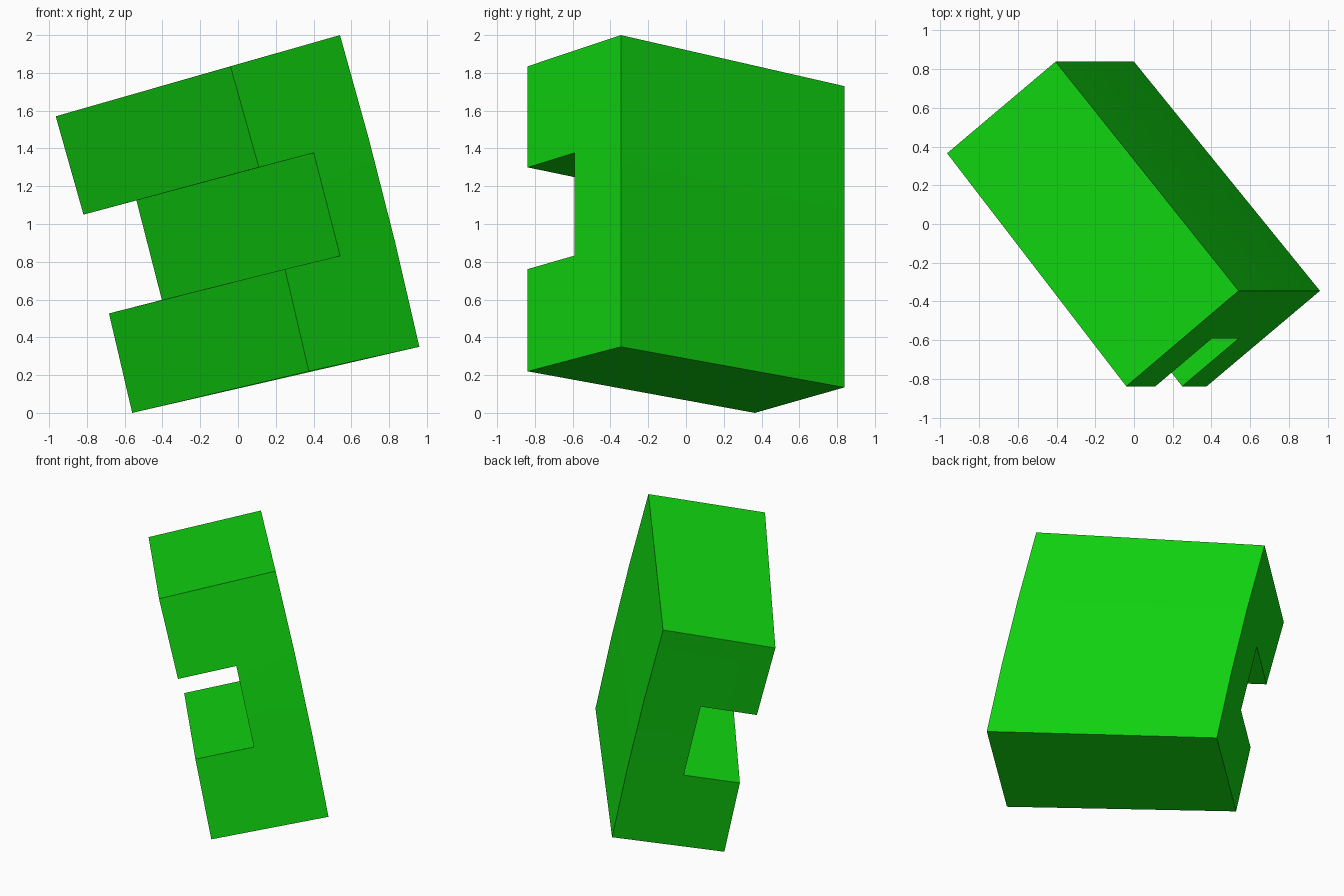
import bpy, bmesh
from mathutils import Vector

cube = bpy.data.objects.get("Cube")
if cube:
    bpy.data.objects.remove(cube, do_unlink=True)

green = bpy.data.materials.new("bright green")
green.use_nodes = True
colour = (0.005, 0.65, 0.005, 1)
green.diffuse_color = colour
green.node_tree.nodes["Principled BSDF"].inputs["Base Color"].default_value = colour


def shallow_arc(top, bottom, bulge=0.012):
    """Three-segment arc from top to bottom, bowed slightly outwards."""
    top, bottom = Vector(top), Vector(bottom)
    out = Vector((bulge, 0, bulge * 0.25))
    return [top.lerp(bottom, i / 3) + (out if i in (1, 2) else Vector()) for i in range(4)]


def section(outer, inner):
    """C-shaped section: outer arc, then the two arms and the notch between them."""
    o, i = shallow_arc(*outer), shallow_arc(*inner)
    m1, m2 = o[1].lerp(i[1], 0.5), o[2].lerp(i[2], 0.5)
    return [*o, i[3], i[2], m2, m1, i[1], i[0]]


# Sections at the front and back ends of the tapered channel
front = section(((0.54, -0.345, 2.0), (0.96, -0.345, 0.35)),
                ((-0.04, -0.838, 1.835), (0.375, -0.838, 0.22)))
back = section(((-0.405, 0.838, 1.73), (0.0, 0.838, 0.135)),
               ((-0.965, 0.365, 1.57), (-0.56, 0.365, 0.0)))

bm = bmesh.new()
rings = [[bm.verts.new(p) for p in ring] for ring in (front, back)]
n = len(front)

# Long walls
for k in range(n):
    j = (k + 1) % n
    bm.faces.new((rings[0][k], rings[0][j], rings[1][j], rings[1][k]))

# End caps: upper arm, web, lower arm
for ring in rings:
    for cap in ((0, 1, 7, 8, 9), (1, 2, 6, 7), (2, 3, 4, 5, 6)):
        bm.faces.new([ring[k] for k in cap])

bmesh.ops.recalc_face_normals(bm, faces=bm.faces)
mesh = bpy.data.meshes.new("notched_block")
bm.to_mesh(mesh)
bm.free()
mesh.materials.append(green)
block = bpy.data.objects.new("notched_block", mesh)
bpy.context.collection.objects.link(block)

# Smooth the gentle bow, keep the corners sharp
bpy.ops.object.select_all(action="DESELECT")
block.select_set(True)
bpy.context.view_layer.objects.active = block
bpy.ops.object.shade_smooth_by_angle(angle=0.5)
